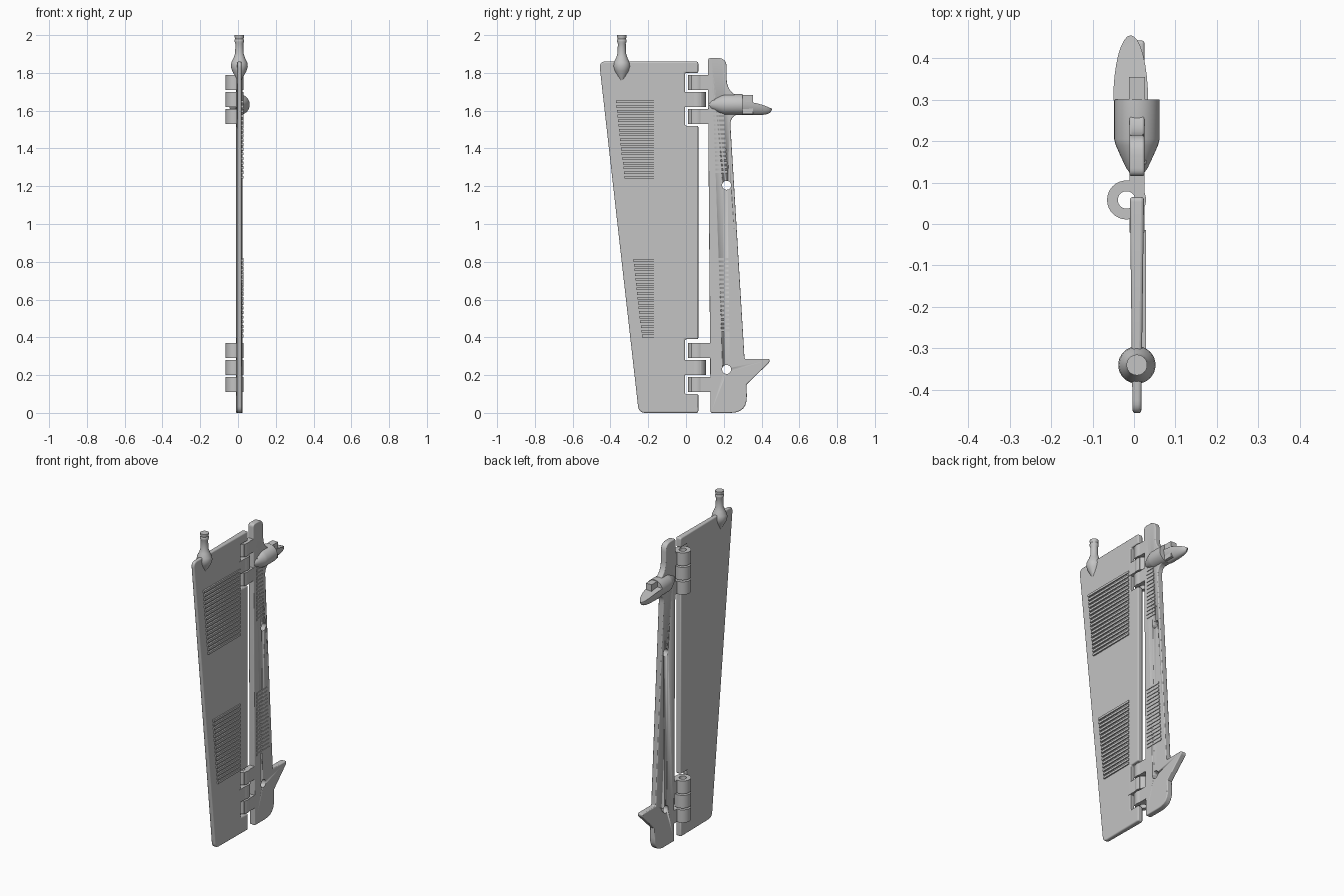
import bpy, bmesh, math
from mathutils import Vector, Matrix

cube = bpy.data.objects.get("Cube")
if cube:
    bpy.data.objects.remove(cube)

grey = bpy.data.materials.new("plain grey")
grey.use_nodes = True
grey.diffuse_color = (0.55, 0.55, 0.55, 1)
grey.node_tree.nodes["Principled BSDF"].inputs["Base Color"].default_value = (0.55, 0.55, 0.55, 1)

MID = 0.007          # x of the plate's middle plane
FACE = 0.025         # x of the ribbed side


def finish(name, bm, smooth=False):
    bmesh.ops.recalc_face_normals(bm, faces=bm.faces)
    mesh = bpy.data.meshes.new(name)
    bm.to_mesh(mesh)
    bm.free()
    mesh.materials.append(grey)
    ob = bpy.data.objects.new(name, mesh)
    bpy.context.collection.objects.link(ob)
    if smooth:
        bpy.ops.object.select_all(action="DESELECT")
        ob.select_set(True)
        bpy.context.view_layer.objects.active = ob
        bpy.ops.object.shade_smooth_by_angle(angle=math.radians(35))
    return ob


def add_box(bm, lo, hi):
    lo, hi = Vector(lo), Vector(hi)
    size = Matrix.Diagonal((*(hi - lo), 1))
    bmesh.ops.create_cube(bm, size=1, matrix=Matrix.Translation((lo + hi) / 2) @ size)


def fillet(corners, steps=6):
    """Round each (y, z, radius) corner with a short curve."""
    out = []
    for i, (y, z, r) in enumerate(corners):
        p = Vector((y, z))
        if r == 0:
            out.append(p)
            continue
        a = p + (Vector(corners[i - 1][:2]) - p).normalized() * r
        b = p + (Vector(corners[(i + 1) % len(corners)][:2]) - p).normalized() * r
        for k in range(steps + 1):
            t = k / steps
            out.append(a * (1 - t) ** 2 + p * 2 * t * (1 - t) + b * t * t)
    return out


def plate(name, corners, half, bevel, taper=None):
    """Extrude a side outline along x, optionally thinning it towards the front."""
    bm = bmesh.new()
    face = bm.faces.new([bm.verts.new((MID - half, p.x, p.y)) for p in fillet(corners)])
    made = bmesh.ops.extrude_face_region(bm, geom=[face])["geom"]
    bmesh.ops.translate(bm, vec=(2 * half, 0, 0), verts=[g for g in made if isinstance(g, bmesh.types.BMVert)])
    if taper:
        for v in bm.verts:
            v.co.x = MID + (v.co.x - MID) * (1 - taper * (0.06 - v.co.y))
    ob = finish(name, bm, True)
    mod = ob.modifiers.new("rounded rim", "BEVEL")
    mod.width, mod.segments = bevel, 3
    mod.limit_method, mod.angle_limit = "ANGLE", math.radians(60)
    return ob


def revolve(name, profile, place, sides=32):
    """Lathe (radius, height) pairs into a closed solid."""
    bm = bmesh.new()
    rings = [[bm.verts.new((r * math.cos(2 * math.pi * k / sides), r * math.sin(2 * math.pi * k / sides), h))
              for k in range(sides)] for r, h in profile]
    for a, b in zip(rings, rings[1:]):
        for k in range(sides):
            n = (k + 1) % sides
            bm.faces.new((a[k], a[n], b[n], b[k]))
    bm.faces.new(rings[0])
    bm.faces.new(rings[-1])
    bm.transform(place)
    return finish(name, bm, True)


# Main blade with hinge cutouts in its rear edge
plate("main_blade", [
    (-0.46, 1.86, 0.035), (0.065, 1.86, 0.012), (0.065, 1.80, 0), (-0.005, 1.80, 0),
    (-0.005, 1.52, 0), (0.065, 1.52, 0), (0.065, 0.39, 0), (-0.005, 0.39, 0),
    (-0.005, 0.10, 0), (0.065, 0.10, 0), (0.065, 0, 0.012), (-0.25, 0, 0.035)],
    0.017, 0.007, taper=0.75)

# Rear plate with the pod neck and the lower spur
rear = plate("rear_plate", [
    (0.115, 1.88, 0.02), (0.215, 1.88, 0.05), (0.215, 1.70, 0.07), (0.30, 1.665, 0),
    (0.30, 1.585, 0), (0.232, 1.575, 0.055), (0.31, 0.285, 0), (0.442, 0.285, 0.008),
    (0.442, 0.268, 0.008), (0.32, 0.15, 0), (0.325, 0, 0.09), (0.13, 0, 0.01)],
    0.018, 0.005)

# Bolt holes through the rear plate
for i, z in enumerate((1.205, 0.23)):
    rod = revolve(f"hole_cutter_{i + 1}", [(0.024, -0.1), (0.024, 0.1)],
                  Matrix.Translation((0, 0.215, z)) @ Matrix.Rotation(math.pi / 2, 4, "Y"), 24)
    rod.hide_render = True
    rod.hide_viewport = True
    cut = rear.modifiers.new("bolt hole", "BOOLEAN")
    cut.operation, cut.object, cut.solver = "DIFFERENCE", rod, "EXACT"


# Hinge knuckles: hollow barrels joined to the plates by arms
def knuckle(name, z0, z1, arm):
    bm = bmesh.new()
    n = 32
    loops = []
    for r, z in ((0.047, z0), (0.047, z1), (0.021, z1), (0.021, z0)):
        loops.append([bm.verts.new((-0.018 + r * math.cos(2 * math.pi * k / n),
                                    0.058 + r * math.sin(2 * math.pi * k / n), z)) for k in range(n)])
    for a, b in zip(loops, loops[1:] + loops[:1]):
        for k in range(n):
            bm.faces.new((a[k], a[(k + 1) % n], b[(k + 1) % n], b[k]))
    add_box(bm, (0.004, arm[0], z0), (FACE, arm[1], z1))
    add_box(bm, (-0.011, arm[2], z0), (FACE, arm[3], z1))
    finish(name, bm, True)


REAR_ARM = (0.03, 0.135, 0.09, 0.135)
BLADE_ARM = (-0.02, 0.08, -0.02, 0.025)
for place, base in (("upper", 1.53), ("lower", 0.11)):
    for i, part in enumerate(("bottom", "middle", "top")):
        z = base + 0.09 * i
        knuckle(f"{place}_hinge_{part}", z, z + 0.08, BLADE_ARM if part == "middle" else REAR_ARM)


# Stacked grip ribs on the +x side
def ribs(name, z0, z1, front, back):
    bm = bmesh.new()
    count = 17
    step = (z1 - z0) / count
    for k in range(count):
        z = z0 + k * step
        add_box(bm, (MID, front(z), z), (FACE + 0.004, back(z), z + step * 0.55))
    finish(name, bm)


def blade_front(z):
    return -0.19 - 0.11 * z


def rear_edge(z):
    return 0.305 - 0.06 * z


for place, z in (("upper", 1.24), ("lower", 0.40)):
    ribs(f"{place}_blade_ribs", z, z + 0.425, blade_front, lambda z: 0.0 - 0.015)
    ribs(f"{place}_rear_ribs", z + 0.03, z + 0.43, lambda z: 0.145, lambda z: rear_edge(z) - 0.01)

# Nozzle on the top front corner
revolve("top_nozzle", [
    (0.001, 1.735), (0.018, 1.775), (0.038, 1.81), (0.045, 1.835), (0.042, 1.855), (0.03, 1.88),
    (0.022, 1.905), (0.021, 1.955), (0.025, 1.965), (0.025, 1.975), (0.022, 1.98), (0.025, 1.99),
    (0.025, 2.0)], Matrix.Translation((MID, -0.34, 0)))

# Pod with blunt cone nose, pointing forward
revolve("pod", [(0.015, 0.12), (0.026, 0.135), (0.04, 0.165), (0.051, 0.19), (0.055, 0.205), (0.055, 0.30)],
        Matrix.Translation((MID, 0, 1.632)) @ Matrix.Rotation(-math.pi / 2, 4, "X"))

# Block behind the pod
bm = bmesh.new()
add_box(bm, (-0.012, 0.28, 1.583), (FACE + 0.002, 0.355, 1.682))
finish("pod_block", bm)

# Pointed scoop trailing from the pod
bm = bmesh.new()
bmesh.ops.create_uvsphere(bm, u_segments=32, v_segments=24, radius=1)
for normal in ((0, 0, 1), (0, -1, 0)):
    geom = bm.verts[:] + bm.edges[:] + bm.faces[:]
    cut = bmesh.ops.bisect_plane(bm, geom=geom, plane_co=(0, 0, 0), plane_no=normal, clear_outer=True)
    bmesh.ops.holes_fill(bm, edges=[e for e in bm.edges if e.is_boundary], sides=0)
for v in bm.verts:
    x, y, z = v.co
    v.co = (-0.008 + 0.042 * x, 0.298 + 0.157 * y, 1.648 - 0.038 * y * y + 0.072 * z)
finish("pod_scoop", bm, True)
